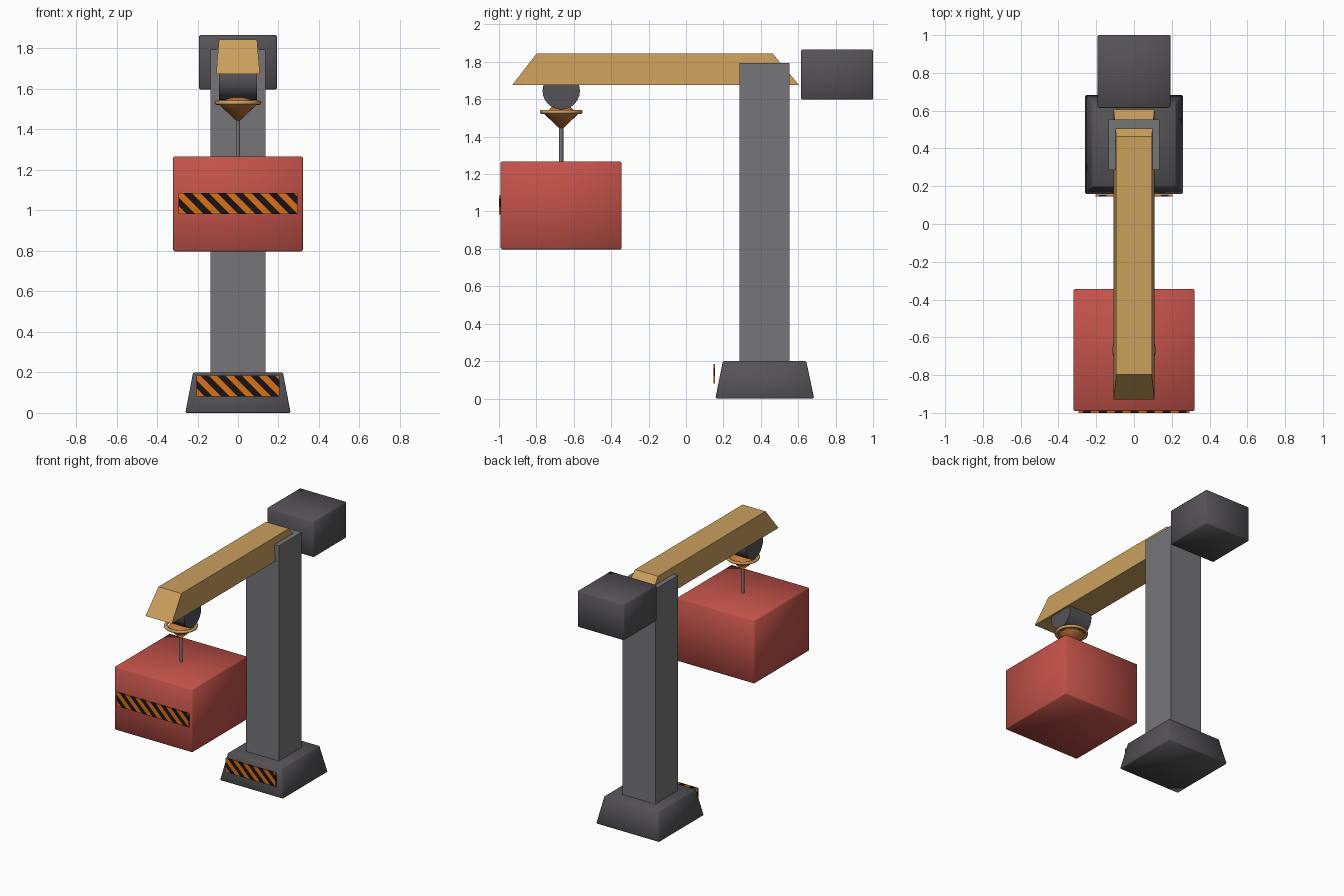
import bpy, bmesh, math
from mathutils import Matrix, Vector

cube = bpy.data.objects.get("Cube")
if cube:
    bpy.data.objects.remove(cube, do_unlink=True)


def material(name, rgb):
    mat = bpy.data.materials.new(name)
    mat.use_nodes = True
    mat.diffuse_color = (*rgb, 1)
    mat.node_tree.nodes["Principled BSDF"].inputs["Base Color"].default_value = (*rgb, 1)
    return mat


RED = material("cargo red", (0.54, 0.085, 0.068))
GOLD = material("boom yellow", (0.60, 0.35, 0.11))
GREY = material("mast grey", (0.18, 0.18, 0.19))
DARK = material("dark grey", (0.09, 0.085, 0.092))
COPPER = material("copper orange", (0.56, 0.19, 0.04))
ORANGE = material("hazard orange", (0.68, 0.17, 0.01))
BLACK = material("hazard black", (0.012, 0.006, 0.006))


def finish(name, bm, mats, smooth=False):
    bmesh.ops.recalc_face_normals(bm, faces=bm.faces[:])
    for face in bm.faces:
        face.smooth = smooth
    mesh = bpy.data.meshes.new(name)
    bm.to_mesh(mesh)
    bm.free()
    for mat in mats:
        mesh.materials.append(mat)
    obj = bpy.data.objects.new(name, mesh)
    bpy.context.collection.objects.link(obj)
    return obj


def box_mesh(half_x, y0, y1, z0, z1, top=None):
    """Box, or a frustum when top = (half_x, y0, y1) differs from the bottom."""
    top = top or (half_x, y0, y1)
    bm = bmesh.new()
    bmesh.ops.create_cube(bm, size=2)
    for v in bm.verts:
        hx, ya, yb = top if v.co.z > 0 else (half_x, y0, y1)
        v.co = (math.copysign(hx, v.co.x), yb if v.co.y > 0 else ya, z1 if v.co.z > 0 else z0)
    return bm


def block(name, mat, dims, top=None, bevel=0.0):
    obj = finish(name, box_mesh(*dims, top), [mat], smooth=bevel > 0)
    if bevel:
        mod = obj.modifiers.new("soft edges", "BEVEL")
        mod.width = bevel
        mod.segments = 1
    return obj


def cone(name, mat, r1, r2, depth, centre, axis="Z", sides=24):
    bm = bmesh.new()
    turn = Matrix.Rotation(math.pi / 2, 4, "Y") if axis == "X" else Matrix()
    bmesh.ops.create_cone(bm, cap_ends=True, segments=sides, radius1=r1, radius2=r2,
                          depth=depth, matrix=Matrix.Translation(centre) @ turn)
    obj = finish(name, bm, [mat])
    bpy.ops.object.select_all(action="DESELECT")
    obj.select_set(True)
    bpy.context.view_layer.objects.active = obj
    bpy.ops.object.shade_smooth_by_angle(angle=math.radians(40))
    return obj


def hazard_plate(name, half_x, y0, z0, z1, stripes):
    """Thin plate cut diagonally into alternating colours."""
    bm = box_mesh(half_x, y0, y0 + 0.0095, z0, z1)
    step = half_x / stripes
    start = -half_x + z0
    normal = Vector((1, 0, 1))
    count = math.ceil((2 * half_x + z1 - z0) / step)
    for i in range(1, count):
        bmesh.ops.bisect_plane(bm, geom=bm.verts[:] + bm.edges[:] + bm.faces[:],
                               plane_co=(start + i * step, 0, 0), plane_no=normal)
    for face in bm.faces:
        c = face.calc_center_median()
        face.material_index = int((c.x + c.z - start) / step) % 2
    return finish(name, bm, [ORANGE, BLACK])


# Standing structure
block("base", DARK, (0.26, 0.157, 0.685, 0, 0.2), (0.222, 0.197, 0.643), bevel=0.006)
block("mast", GREY, (0.135, 0.285, 0.553, 0.19, 1.795))
block("boom", GOLD, (0.108, -0.93, 0.605, 1.675, 1.845), (0.094, -0.798, 0.463))
block("counterweight", DARK, (0.192, 0.615, 1.0, 1.598, 1.866), bevel=0.006)

# Hoist under the boom
HOIST_Y = -0.667
cone("hoist_drum", DARK, 0.1, 0.1, 0.19, (0, HOIST_Y, 1.645), "X")
cone("hook_upper_cone", COPPER, 0.09, 0.0, 0.09, (0, HOIST_Y, 1.565))
cone("hook_lower_cone", COPPER, 0.0, 0.09, 0.085, (0, HOIST_Y, 1.4775))
cone("cable", GREY, 0.011, 0.011, 0.22, (0, HOIST_Y, 1.36), sides=12)
bpy.ops.mesh.primitive_torus_add(major_radius=0.104, minor_radius=0.011, major_segments=32,
                                 minor_segments=8, location=(0, HOIST_Y, 1.532))
ring = bpy.context.object
ring.name = "hook_ring"
ring.data.materials.append(GOLD)
bpy.ops.object.shade_smooth()

# Hanging load and warning plates
block("cargo", RED, (0.32, -0.9905, -0.345, 0.798, 1.267), bevel=0.006)
hazard_plate("cargo_warning_plate", 0.295, -1.0, 0.983, 1.085, 7)
hazard_plate("base_warning_plate", 0.205, 0.146, 0.08, 0.184, 5)
